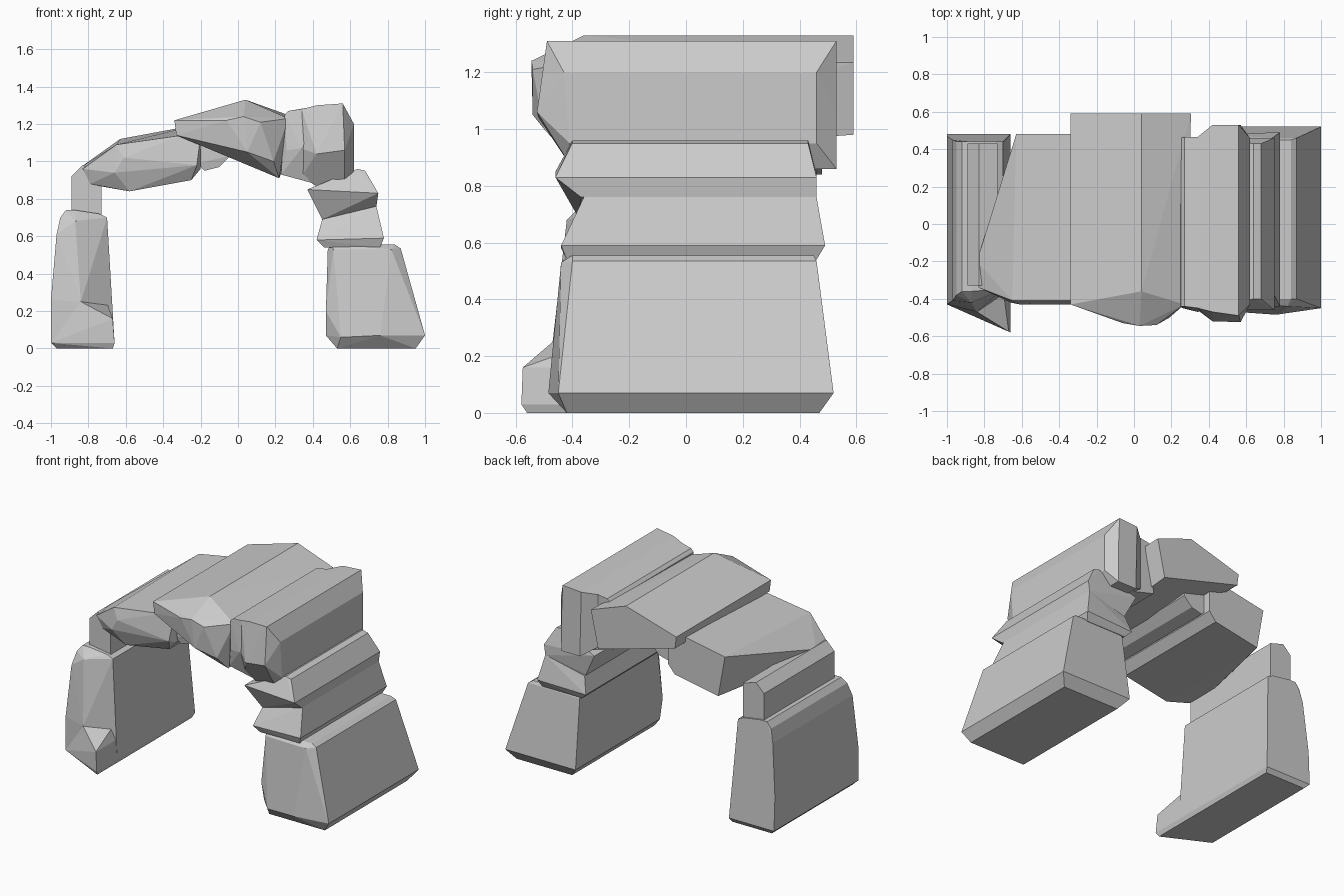
import bpy, bmesh, math


def hull_part(bars, extra=()):
    """Faceted rock: bars are (x, z, front y, back y), extra are single corners."""
    bm = bmesh.new()
    pts = list(extra)
    for x, z, y0, y1 in bars:
        pts += [(x, y0, z), (x, y1, z)]
    for p in pts:
        bm.verts.new(p)
    res = bmesh.ops.convex_hull(bm, input=bm.verts[:])
    loose = [v for v in bm.verts if not v.link_faces]
    bmesh.ops.delete(bm, geom=loose, context='VERTS')
    bmesh.ops.dissolve_limit(bm, angle_limit=math.radians(3),
                             verts=bm.verts[:], edges=bm.edges[:])
    bmesh.ops.recalc_face_normals(bm, faces=bm.faces[:])
    return bm


def stone(name, *parts):
    """Combine one or more hulls into one named stone."""
    me = bpy.data.meshes.new(name)
    total = bmesh.new()
    for bars, extra in parts:
        bm = hull_part(bars, extra)
        tmp = bpy.data.meshes.new("tmp")
        bm.to_mesh(tmp)
        bm.free()
        total.from_mesh(tmp)
        bpy.data.meshes.remove(tmp)
    total.to_mesh(me)
    total.free()
    ob = bpy.data.objects.new(name, me)
    bpy.context.collection.objects.link(ob)
    return ob


# Left foot: tapered block with a toe at the inner front corner
stone("left_base_stone",
      ([(-.97, 0, -.41, .46), (-1, .03, -.43, .48), (-1, .26, -.43, .47),
        (-.97, .61, -.41, .45), (-.95, .70, -.38, .44), (-.92, .74, -.36, .44),
        (-.87, .74, -.36, .44), (-.74, .72, -.35, .44), (-.70, .70, -.35, .44),
        (-.67, .16, -.36, .47), (-.66, .03, -.36, .48), (-.67, 0, -.36, .46)],
       [(-.84, -.47, .25), (-.87, -.42, .68)]),
      ([(-.97, 0, -.41, -.3), (-1, .03, -.43, -.3), (-.67, 0, -.56, -.3),
        (-.66, .03, -.58, -.3), (-.67, .16, -.575, -.3)],
       [(-.84, -.47, .25), (-.70, -.35, .24)]))

# Short post above the left foot
stone("left_post_stone",
      ([(-.89, .70, -.33, .43), (-.89, .92, -.33, .43), (-.83, .98, -.33, .43),
        (-.73, .95, -.33, .43), (-.73, .70, -.33, .43)], []))

# Sloping lintel with a slanted outer end
stone("left_lintel_stone",
      ([(-.58, .84, -.38, .48), (-.25, .90, -.38, .48), (-.20, .96, -.38, .48)],
       [(-.63, .48, 1.12), (-.20, .48, 1.20), (-.65, -.41, 1.09),
        (-.30, -.41, 1.14), (-.20, -.41, 1.14), (-.61, -.43, 1.02),
        (-.22, -.43, .98), (-.66, -.42, .94), (-.84, -.2, .97),
        (-.83, -.34, .96), (-.79, -.33, .88), (-.75, -.30, .87)]))

# Small filler under the crown
stone("filler_stone",
      ([(-.21, 1.14, -.37, .43), (-.22, .99, -.37, .43), (-.18, .95, -.36, .43),
        (-.10, .97, -.36, .43), (-.04, 1.03, -.37, .43), (-.05, 1.17, -.37, .43)], []))

# Crown stone with a ridge on top
stone("crown_stone",
      ([(-.34, 1.22, -.43, .59), (-.33, 1.14, -.43, .59), (.04, 1.33, -.36, .59)],
       [(.305, .59, 1.235), (.27, -.43, 1.23), (.25, .59, .98), (.22, -.42, .91),
        (-.06, -.53, 1.22), (.03, -.545, 1.24), (.12, -.54, 1.21),
        (.05, -.54, 1.05), (.19, -.50, 1.0)]))

# Right shoulder: shallow inner half and deeper outer half
stone("right_shoulder_stone",
      ([(.25, 1.25, -.44, .46), (.27, 1.27, -.44, .465), (.34, 1.28, -.45, .465),
        (.45, 1.30, -.45, .465), (.23, .93, -.42, .46), (.34, .92, -.41, .46),
        (.45, .87, -.40, .46), (.26, 1.06, -.45, .465), (.34, 1.07, -.47, .465)], []),
      ([(.42, 1.30, -.47, .53), (.56, 1.31, -.49, .53), (.42, 1.04, -.52, .53),
        (.57, 1.06, -.525, .53), (.62, 1.20, -.43, .46), (.62, .95, -.41, .46),
        (.43, .86, -.40, .53), (.57, .86, -.40, .53)],
       [(.34, -.45, 1.28), (.34, .465, 1.28), (.34, -.46, 1.07), (.34, .465, .92),
        (.34, -.41, .92)]))

# Two wedges that step the right leg inward
stone("upper_wedge_stone",
      ([(.37, .85, -.46, .46), (.56, .87, -.42, .44), (.64, .96, -.40, .43),
        (.68, .95, -.40, .43), (.75, .83, -.46, .46), (.74, .76, -.37, .46),
        (.45, .69, -.38, .44)], []))
stone("lower_wedge_stone",
      ([(.45, .69, -.38, .45), (.74, .76, -.36, .46), (.78, .59, -.44, .49),
        (.76, .54, -.42, .46), (.46, .54, -.42, .46), (.42, .58, -.44, .48)], []))

# Right foot: broad tapered block with a faceted front
stone("right_base_stone",
      ([(.53, 0, -.42, .47), (.95, 0, -.42, .47), (1, .07, -.45, .52),
        (.87, .535, -.40, .46), (.84, .555, -.40, .45), (.50, .555, -.41, .45),
        (.48, .53, -.38, .46), (.47, .20, -.42, .50), (.47, .07, -.39, .52)],
       [(.76, -.485, .07), (.82, -.44, .53), (.55, -.47, .06), (.51, -.43, .53)]))
